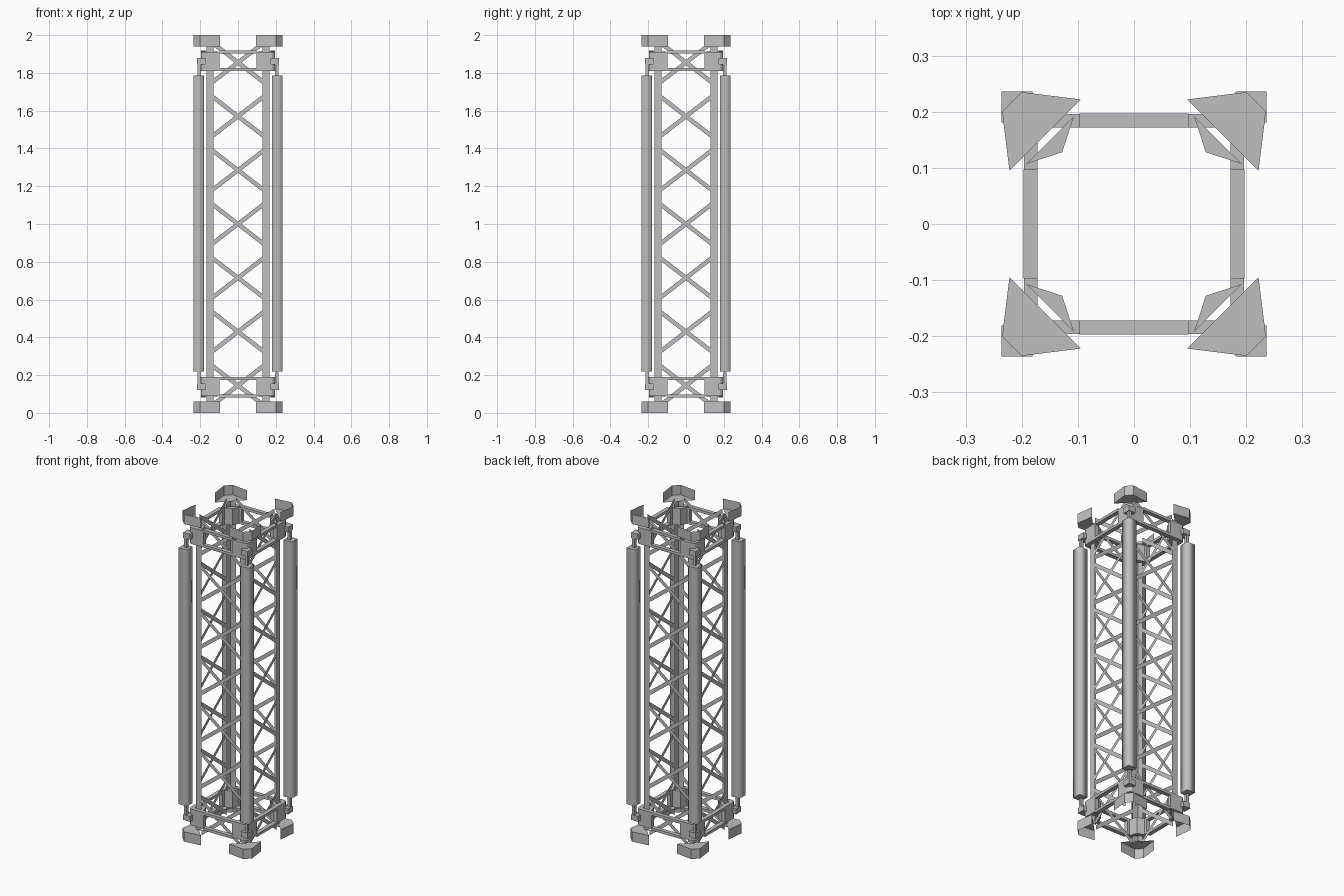
import bpy, bmesh, math
from mathutils import Matrix

cube = bpy.data.objects.get("Cube")
if cube:
    bpy.data.objects.remove(cube, do_unlink=True)

steel = bpy.data.materials.new("steel_grey")
steel.use_nodes = True
GREY = (0.52, 0.52, 0.52, 1)
steel.diffuse_color = GREY
steel.node_tree.nodes["Principled BSDF"].inputs["Base Color"].default_value = GREY

# Mirror about mid height, so the lower end repeats the upper one
FLIP = Matrix.Translation((0, 0, 2)) @ Matrix.Diagonal((1, 1, -1, 1))


def sheet(bm, pts):
    """Single thin face."""
    return bm.faces.new([bm.verts.new(p) for p in pts])


def prism(bm, pts, z0, z1):
    """Extrude a plan outline between two heights."""
    face = sheet(bm, [(x, y, z0) for x, y in pts])
    top = bmesh.ops.extrude_face_region(bm, geom=[face], use_keep_orig=True)["geom"]
    verts = [g for g in top if isinstance(g, bmesh.types.BMVert)]
    bmesh.ops.translate(bm, verts=verts, vec=(0, 0, z1 - z0))


def walls(bm, pts, z0, z1):
    """Upright thin walls along an open plan path."""
    for (ax, ay), (bx, by) in zip(pts, pts[1:]):
        sheet(bm, [(ax, ay, z0), (bx, by, z0), (bx, by, z1), (ax, ay, z1)])
    bmesh.ops.remove_doubles(bm, verts=bm.verts, dist=1e-5)


def square(a, b):
    return [(a, a), (b, a), (b, b), (a, b)]


def make(name, build, mirrored=False, smooth=False):
    """Build a part for one quarter and repeat it round the tower."""
    for i, place in enumerate(("front_right", "front_left", "back_left", "back_right")):
        for end in (("upper", "lower") if mirrored else ("",)):
            bm = bmesh.new()
            build(bm)
            m = Matrix.Rotation(math.pi + i * math.pi / 2, 4, 'Z')
            bm.transform(FLIP @ m if end == "lower" else m)
            bmesh.ops.recalc_face_normals(bm, faces=bm.faces)
            for f in bm.faces:
                f.normal_update()
                f.smooth = smooth and abs(f.normal.z) < 0.5
            label = "_".join(s for s in (end, name, place) if s)
            mesh = bpy.data.meshes.new(label)
            bm.to_mesh(mesh)
            bm.free()
            mesh.materials.append(steel)
            bpy.context.collection.objects.link(bpy.data.objects.new(label, mesh))


# Corner caps: a floor with three outer walls, open to the inside and the end
CAP = [(0.095, 0.222), (0.2, 0.235), (0.235, 0.2), (0.222, 0.095)]


def cap(bm):
    sheet(bm, [(x, y, 1.94) for x, y in CAP])
    walls(bm, CAP, 1.94, 2.0)


make("cap", cap, mirrored=True)

# Full height angle legs
make("leg", lambda bm: walls(bm, [(0.13, 0.168), (0.168, 0.168), (0.168, 0.13)], 0.06, 1.94))

# Outer corner tubes
make("tube", lambda bm: prism(bm, square(0.181, 0.236), 0.22, 1.787), smooth=True)


# Tube pins and the brackets that hold them
def holder(bm):
    prism(bm, square(0.197, 0.214), 1.787, 1.85)
    prism(bm, square(0.172, 0.218), 1.845, 1.878)


make("tube_bracket", holder, mirrored=True)


# Gussets: an inner wedge and two plates meeting at the corner
def gusset(bm):
    prism(bm, [(0.107, 0.192), (0.128, 0.128), (0.192, 0.107)], 1.812, 1.914)
    plate = [(0.097, 0.172), (0.172, 0.172), (0.19, 0.19), (0.18, 0.196), (0.097, 0.196)]
    prism(bm, plate, 1.81, 1.91)
    prism(bm, [(y, x) for x, y in plate], 1.81, 1.91)


make("gusset", gusset, mirrored=True)


# Horizontal rails between the gussets
def rails(bm):
    for z in (1.81, 1.902):
        prism(bm, [(-0.097, 0.172), (0.097, 0.172), (0.097, 0.197), (-0.097, 0.197)], z, z + 0.016)


make("rails", rails, mirrored=True)


# Seven crossed flat braces up each wall, between the legs
def braces(bm):
    for k in range(-3, 4):
        z = 1 + k * 0.285
        for rise in (-0.1, 0.1):
            sheet(bm, [(x, 0.168, z + side * rise + h)
                       for x, side, h in ((-0.13, -1, -0.014), (0.13, 1, -0.014),
                                          (0.13, 1, 0.014), (-0.13, -1, 0.014))])


make("cross_braces", braces)
